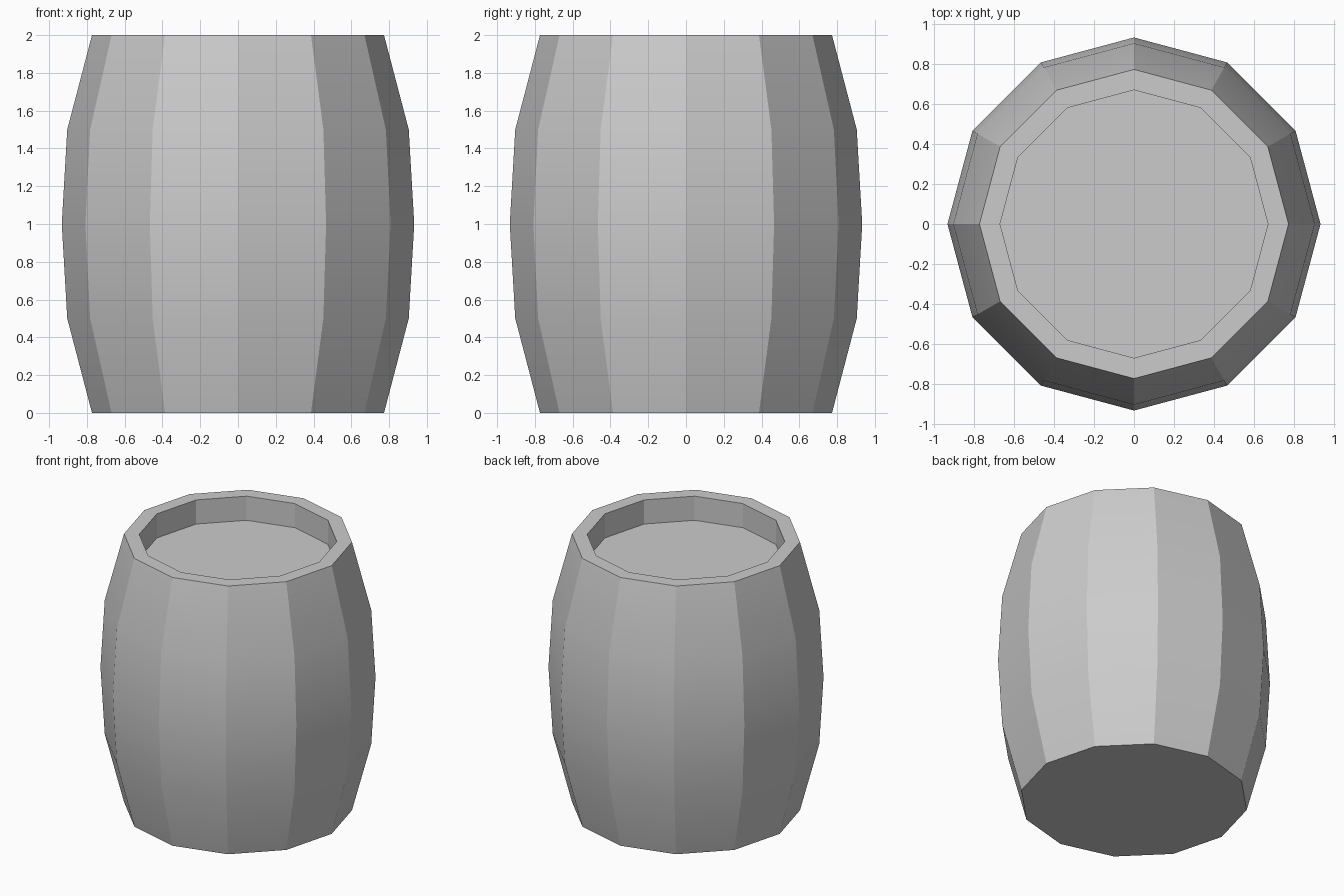
import bpy, bmesh
from math import cos, sin, tau, radians

if "Cube" in bpy.data.objects:
    bpy.data.objects.remove(bpy.data.objects["Cube"])

SIDES = 12
# (radius, z) profile: bowed staves, then rim lip and recessed lid
PROFILE = [(0.773, 0), (0.904, 0.5), (0.933, 1.0), (0.904, 1.5),
           (0.773, 2.0), (0.67, 2.0), (0.67, 1.82)]

bm = bmesh.new()
rings = [[bm.verts.new((r * cos(tau * i / SIDES), r * sin(tau * i / SIDES), z))
          for i in range(SIDES)] for r, z in PROFILE]

# Walls between neighbouring rings
for low, high in zip(rings, rings[1:]):
    for i in range(SIDES):
        j = (i + 1) % SIDES
        bm.faces.new((low[i], low[j], high[j], high[i]))

# Flat base and recessed lid
bm.faces.new(rings[0][::-1])
bm.faces.new(rings[-1])

mesh = bpy.data.meshes.new("barrel")
bm.to_mesh(mesh)
bm.free()
barrel = bpy.data.objects.new("barrel", mesh)
bpy.context.collection.objects.link(barrel)

# Smooth along each stave, sharp between staves
bpy.context.view_layer.objects.active = barrel
barrel.select_set(True)
bpy.ops.object.shade_smooth_by_angle(angle=radians(20))
